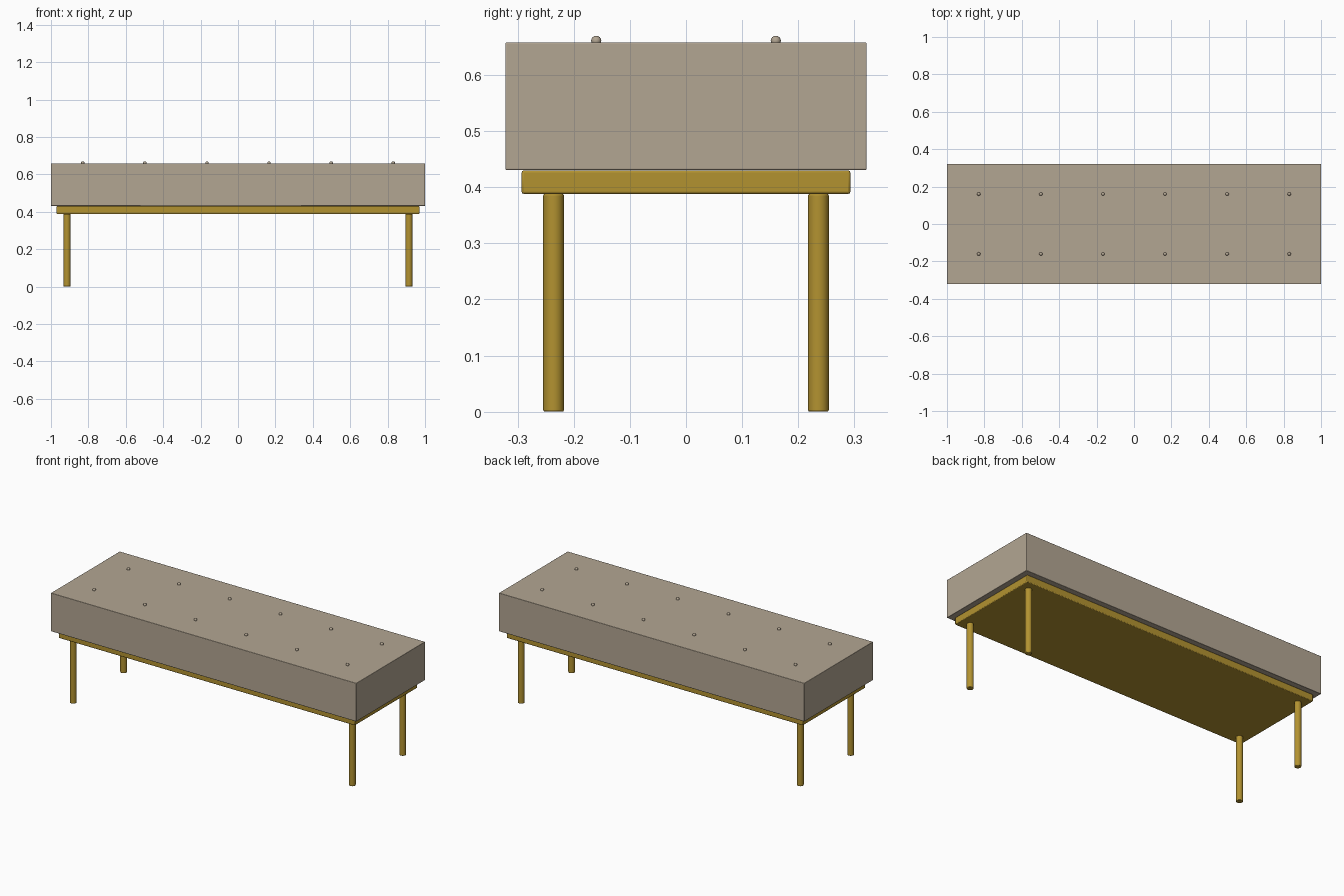
import bpy
from math import radians

if "Cube" in bpy.data.objects:
    bpy.data.objects.remove(bpy.data.objects["Cube"])


def material(name, color):
    m = bpy.data.materials.new(name)
    m.diffuse_color = color
    m.use_nodes = True
    m.node_tree.nodes["Principled BSDF"].inputs["Base Color"].default_value = m.diffuse_color
    return m


fabric = material("beige_fabric", (0.45, 0.38, 0.29, 1))
brass = material("brass", (0.45, 0.29, 0.03, 1))


def finish(name, mat, bevel=0, segments=2):
    ob = bpy.context.object
    ob.name = name
    ob.data.materials.append(mat)
    if bevel:
        mod = ob.modifiers.new("soft_edges", 'BEVEL')
        mod.width = bevel
        mod.segments = segments
        mod.limit_method = 'ANGLE'
        mod.angle_limit = radians(40)
    bpy.ops.object.shade_smooth_by_angle(angle=radians(35))
    return ob


def box(name, mat, sx, sy, z0, z1, bevel):
    bpy.ops.mesh.primitive_cube_add(size=1, location=(0, 0, (z0 + z1) / 2))
    bpy.context.object.scale = (sx, sy, z1 - z0)
    bpy.ops.object.transform_apply(location=False, rotation=False, scale=True)
    return finish(name, mat, bevel)


# Upholstered cushion on a thin slab frame
box("cushion", fabric, 2.0, 0.644, 0.431, 0.658, 0.002)
box("frame", brass, 1.94, 0.586, 0.388, 0.430, 0.004)

# Four round legs
for x, sx in ((-0.914, "left"), (0.914, "right")):
    for y, sy in ((-0.236, "front"), (0.236, "back")):
        bpy.ops.mesh.primitive_cylinder_add(
            vertices=32, radius=0.0185, depth=0.388, location=(x, y, 0.194))
        finish(f"{sy}_{sx}_leg", brass, 0.003)

# Two rows of tufting buttons
for row, y in (("front", -0.16), ("back", 0.16)):
    for i in range(6):
        bpy.ops.mesh.primitive_uv_sphere_add(
            segments=20, ring_count=12, radius=0.009,
            location=((i - 2.5) * 0.332, y, 0.661))
        finish(f"{row}_button_{i + 1}", fabric)
